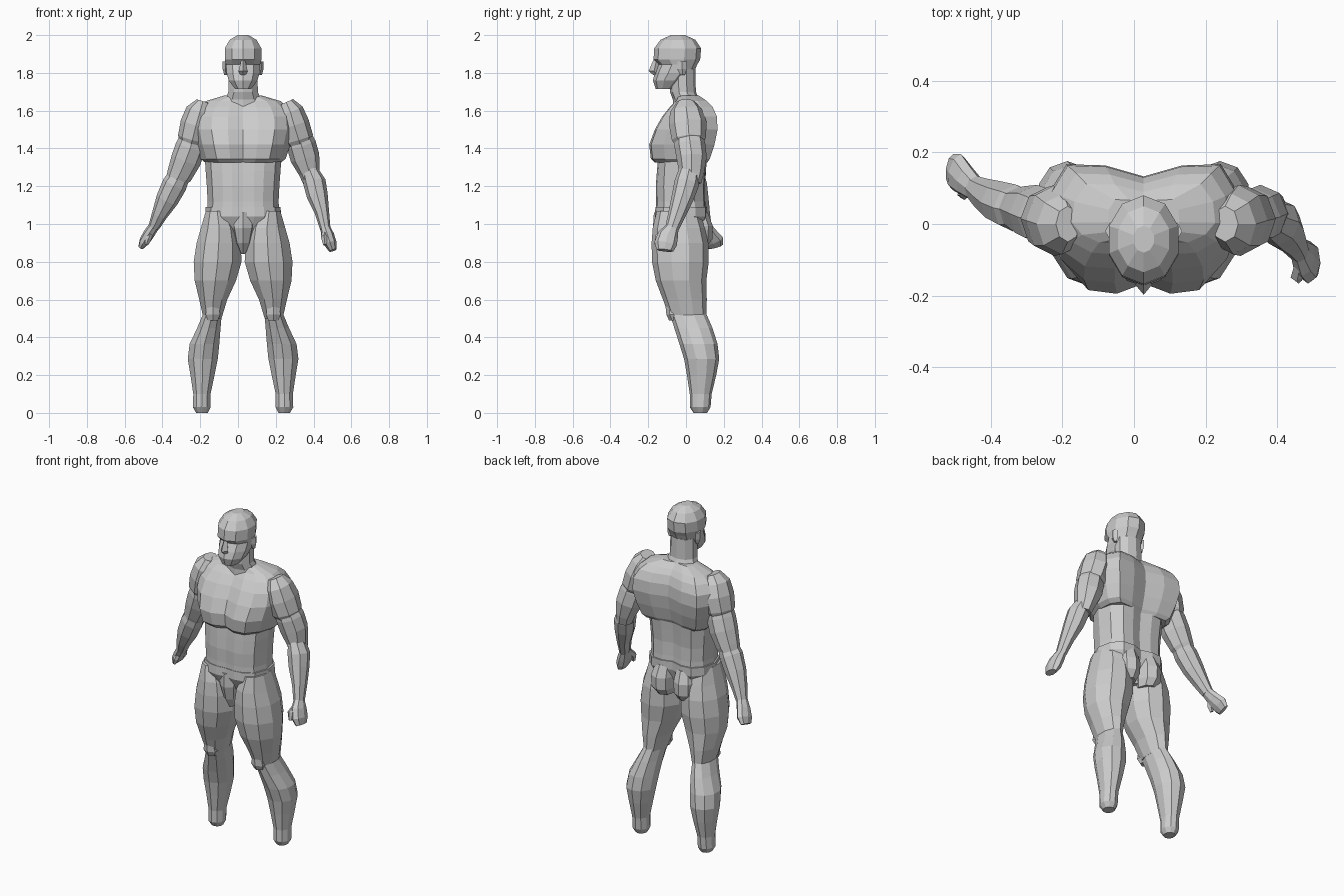
import bpy, bmesh, math
from mathutils import Vector

CX = 0.027  # body axis

skin = bpy.data.materials.new("light_grey")
skin.diffuse_color = (0.6, 0.6, 0.6, 1)

# half cross-sections, front centre to back centre (x, y in unit scale)
MUSCLE = [(0, -.86), (.3, -1), (.62, -.95), (.86, -.62), (1, -.1),
          (.97, .5), (.8, .97), (.4, .95), (0, .76)]
BELLY = [(0, -.96), (.3, -1), (.56, -.94), (.85, -.7), (1, -.1),
         (.92, .55), (.66, .95), (.33, 1), (0, .85)]


def round_section(n):
    return [(math.sin(2 * math.pi * i / n), -math.cos(2 * math.pi * i / n)) for i in range(n)]


def full(half):
    return half + [(-x, y) for x, y in half[-2:0:-1]]


def skin_rings(name, rings):
    """Bridge equal-length rings of points and close both ends."""
    bm = bmesh.new()
    vs = [[bm.verts.new(p) for p in r] for r in rings]
    n = len(vs[0])
    for a, b in zip(vs, vs[1:]):
        for i in range(n):
            j = (i + 1) % n
            bm.faces.new((a[i], a[j], b[j], b[i]))
    bm.faces.new(vs[0])
    bm.faces.new(vs[-1])
    bmesh.ops.recalc_face_normals(bm, faces=bm.faces)
    me = bpy.data.meshes.new(name)
    bm.to_mesh(me)
    bm.free()
    me.materials.append(skin)
    ob = bpy.data.objects.new(name, me)
    bpy.context.collection.objects.link(ob)
    return ob


def trunk(name, rings, section, mid=None):
    """Level rings: (z, half width, y front, y back), centred on the body axis."""
    out = []
    for z, w, f, b in rings:
        m = (f + b) / 2 if mid is None else mid
        out.append([(CX + x * w, m + (y * (m - f) if y < 0 else y * (b - m)), z)
                    for x, y in section])
    return skin_rings(name, out)


def limb(name, rings, side, section):
    """Level rings: (z, outer x, inner x, y front, y back) on one side of the axis."""
    out = []
    for z, o, i, f, b in rings:
        c, w, m, d = (o + i) / 2, (o - i) / 2, (f + b) / 2, (b - f) / 2
        out.append([(CX + side * (c + x * w), m + y * d, z) for x, y in section])
    return skin_rings(name, out)


def sweep(name, pts, n=8):
    """Rings square to a path: (x, y, z, radius across, radius fore and aft)."""
    P = [Vector(p[:3]) for p in pts]
    out = []
    for k, p in enumerate(P):
        t = (P[min(k + 1, len(P) - 1)] - P[max(k - 1, 0)]).normalized()
        fore = Vector((0, 1, 0))
        fore = (fore - t * fore.dot(t)).normalized()
        across = fore.cross(t)
        out.append([p + across * (x * pts[k][3]) + fore * (y * pts[k][4])
                    for x, y in round_section(n)])
    return skin_rings(name, out)


# head, face and neck
trunk("head", [(1.715, .045, -.16, -.06), (1.76, .08, -.175, .0), (1.8, .092, -.165, .04),
               (1.845, .095, -.145, .06), (1.87, .102, -.172, .075), (1.93, .102, -.168, .08),
               (1.975, .075, -.135, .05), (2.0, .03, -.08, -.005)], round_section(10))
trunk("nose", [(1.79, .016, -.175, -.14), (1.81, .024, -.198, -.14),
               (1.87, .01, -.172, -.14)], round_section(4))
trunk("neck", [(1.58, .13, -.07, .1), (1.66, .098, -.07, .07), (1.7, .082, -.085, .052),
               (1.82, .08, -.09, .05)], round_section(10))
for s, side in ((-1, "left"), (1, "right")):
    limb(side + "_ear", [(1.79, .1, .08, -.03, -.005), (1.82, .108, .08, -.045, .005),
                         (1.86, .108, .08, -.045, .005)], s, round_section(4))

# torso
trunk("chest", [(1.325, .2, -.165, .115), (1.345, .225, -.186, .13), (1.42, .25, -.195, .155),
                (1.5, .27, -.165, .172), (1.57, .265, -.125, .168), (1.62, .235, -.085, .145),
                (1.65, .2, -.055, .115), (1.68, .1, -.04, .07)], full(MUSCLE), mid=.01)
trunk("abdomen", [(1.05, .192, -.16, .105), (1.12, .188, -.158, .1), (1.2, .192, -.16, .098),
                  (1.28, .198, -.154, .105), (1.38, .205, -.145, .115)], full(BELLY), mid=-.02)

# hips
trunk("pelvis", [(.9, .06, -.1, .05), (.97, .15, -.13, .08), (1.04, .2, -.165, .11),
                 (1.09, .199, -.162, .11)], full(BELLY), mid=-.02)
trunk("pouch", [(.84, .012, -.12, .02), (.9, .045, -.155, .02), (.98, .065, -.175, .02),
                (1.06, .078, -.17, .02)], round_section(8))

for s, side in ((-1, "left"), (1, "right")):
    limb(side + "_buttock", [(.88, .12, .02, -.02, .11), (.92, .14, .008, -.02, .14),
                             (.99, .145, .006, -.02, .142), (1.06, .125, .015, -.02, .115)],
         s, round_section(8))
    # legs
    limb(side + "_thigh", [(1.07, .2, .075, -.155, .07), (.98, .228, .025, -.176, .1),
                           (.9, .252, .006, -.182, .118), (.8, .268, .002, -.18, .12),
                           (.7, .262, .032, -.16, .108), (.6, .236, .08, -.122, .11),
                           (.5, .212, .112, -.085, .108)], s, round_section(10))
    limb(side + "_calf", [(.53, .212, .11, -.088, .105), (.45, .246, .116, -.062, .14),
                          (.365, .287, .122, -.035, .167), (.285, .297, .13, -.01, .176),
                          (.2, .282, .148, .005, .16), (.1, .266, .17, .02, .136),
                          (.03, .268, .17, .02, .13), (0, .25, .185, .04, .112)],
         s, round_section(10))
    limb(side + "_kneecap", [(.49, .19, .13, -.09, -.03), (.52, .205, .115, -.104, -.03),
                             (.56, .195, .125, -.108, -.03)], s, round_section(6))

# left arm, swung out and back
sweep("left_shoulder", [(-.185, .0, 1.65, .035, .05), (-.2, .0, 1.6, .075, .085),
                        (-.22, .01, 1.53, .085, .1), (-.24, .015, 1.45, .08, .09),
                        (-.255, .02, 1.4, .05, .06)])
sweep("left_upper_arm", [(-.225, .01, 1.5, .06, .07), (-.25, .02, 1.41, .08, .082),
                         (-.275, .03, 1.34, .08, .08), (-.31, .04, 1.26, .068, .066),
                         (-.34, .045, 1.21, .05, .055)])
sweep("left_forearm", [(-.295, .035, 1.28, .05, .055), (-.335, .045, 1.21, .066, .066),
                       (-.375, .06, 1.13, .06, .06), (-.415, .08, 1.05, .042, .048),
                       (-.445, .1, .985, .03, .036)])
sweep("left_hand", [(-.44, .095, .995, .028, .034), (-.47, .12, .95, .03, .045),
                    (-.495, .145, .91, .028, .055), (-.512, .155, .88, .016, .042)])
sweep("left_thumb", [(-.46, .1, .96, .015, .02), (-.475, .085, .92, .016, .018),
                     (-.485, .085, .89, .01, .012)], 5)

# right arm, hanging and reaching slightly forward
sweep("right_shoulder", [(.255, .0, 1.645, .04, .05), (.275, .0, 1.6, .07, .085),
                         (.295, .01, 1.53, .082, .1), (.32, .015, 1.45, .08, .09),
                         (.335, .02, 1.4, .05, .06)])
sweep("right_upper_arm", [(.31, .01, 1.5, .06, .07), (.335, .02, 1.42, .078, .082),
                          (.355, .03, 1.35, .078, .08), (.378, .03, 1.27, .055, .066),
                          (.39, .025, 1.22, .045, .055)])
sweep("right_forearm", [(.378, .02, 1.29, .042, .055), (.405, .005, 1.22, .06, .066),
                        (.42, -.015, 1.15, .056, .06), (.445, -.045, 1.06, .038, .048),
                        (.462, -.075, .975, .028, .036)])
sweep("right_hand", [(.46, -.07, .985, .026, .034), (.475, -.095, .94, .034, .055),
                     (.49, -.108, .895, .033, .06), (.502, -.112, .86, .02, .045)])
sweep("right_thumb", [(.462, -.105, .965, .014, .02), (.455, -.145, .93, .018, .02),
                      (.46, -.155, .89, .01, .012)], 5)
